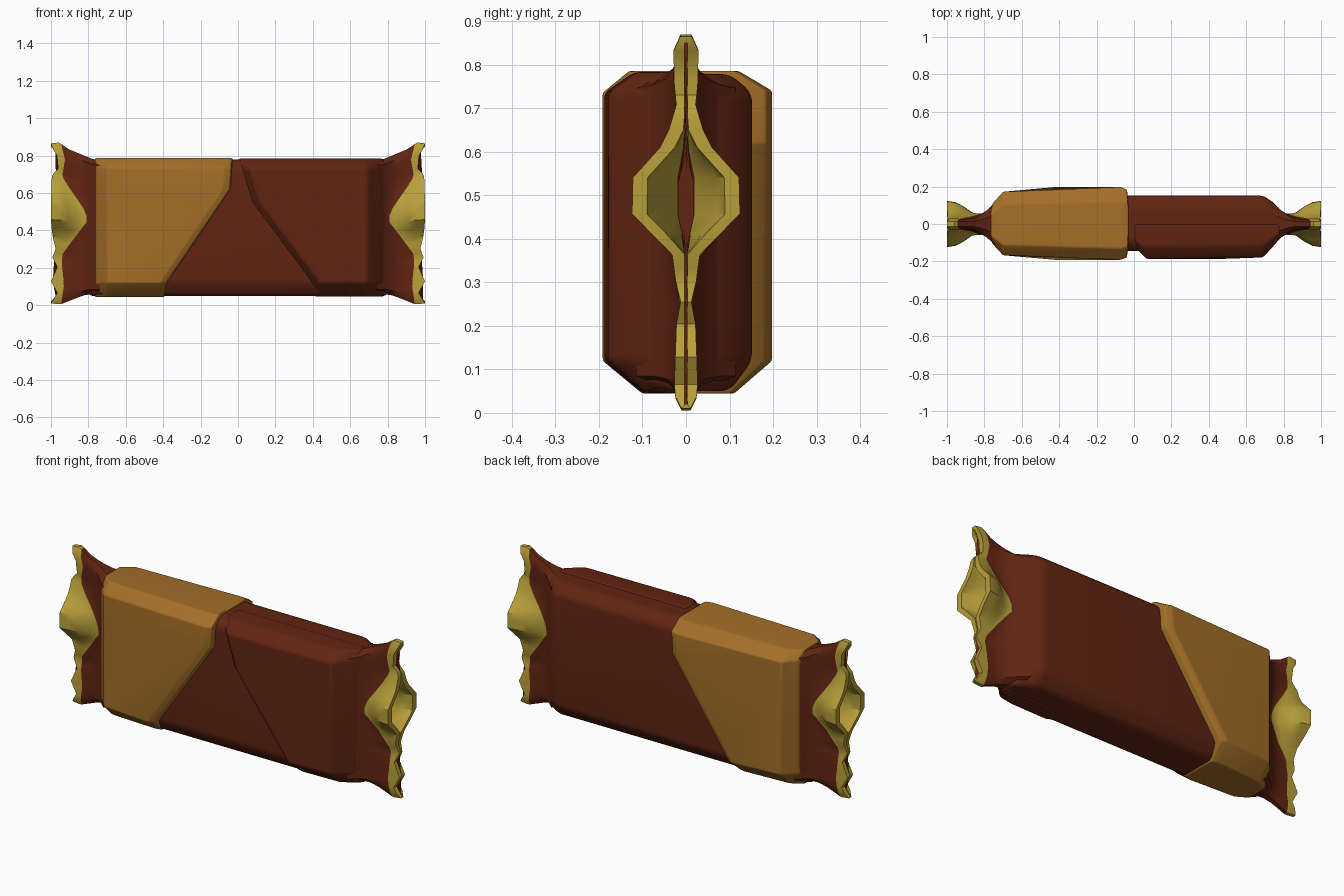
import bpy, bmesh

if "Cube" in bpy.data.objects:
    bpy.data.objects.remove(bpy.data.objects["Cube"])


def material(name, rgb):
    m = bpy.data.materials.new(name)
    m.diffuse_color = (*rgb, 1)
    m.use_nodes = True
    m.node_tree.nodes["Principled BSDF"].inputs["Base Color"].default_value = m.diffuse_color
    return m


BROWN = material("chocolate brown", (0.120, 0.018, 0.006))
GOLD = material("sleeve gold", (0.370, 0.158, 0.021))
YELLOW = material("foil yellow", (0.480, 0.350, 0.042))


def interp(v, table):
    """Piecewise linear lookup in a list of (key, value)."""
    if v <= table[0][0]:
        return table[0][1]
    for (a, fa), (b, fb) in zip(table, table[1:]):
        if v <= b:
            return fa + (fb - fa) * (v - a) / (b - a)
    return table[-1][1]


def loft(name, rings, mats, mat_of_band=None, bevel=0.0, angle=0.7):
    """Skin closed rings of equal point count and cap both ends."""
    bm = bmesh.new()
    loops = [[bm.verts.new(p) for p in ring] for ring in rings]
    n = len(loops[0])
    for band, (a, b) in enumerate(zip(loops, loops[1:])):
        for i in range(n):
            j = (i + 1) % n
            f = bm.faces.new((a[i], a[j], b[j], b[i]))
            f.material_index = mat_of_band(band) if mat_of_band else 0
    bm.faces.new(loops[0])
    bm.faces.new(loops[-1])
    bmesh.ops.recalc_face_normals(bm, faces=bm.faces)
    mesh = bpy.data.meshes.new(name)
    bm.to_mesh(mesh)
    bm.free()
    for m in mats:
        mesh.materials.append(m)
    ob = bpy.data.objects.new(name, mesh)
    bpy.context.collection.objects.link(ob)
    bpy.ops.object.select_all(action='DESELECT')
    bpy.context.view_layer.objects.active = ob
    ob.select_set(True)
    bpy.ops.object.shade_smooth_by_angle(angle=angle)
    if bevel:
        mod = ob.modifiers.new("soft edges", 'BEVEL')
        mod.width, mod.segments = bevel, 3
        mod.limit_method, mod.angle_limit = 'ANGLE', 0.3
    return ob


# Chocolate bar body: chamfered section with ends that narrow in depth
body = [(-.145, .12), (-.145, .735), (-.10, .779), (.10, .779), (.152, .735),
        (.152, .12), (.10, .05), (-.10, .05)]
loft("bar_body", [[(x, y * s, z) for y, z in body] for x, s in
                  [(-.80, .4), (-.72, .9), (-.66, 1), (.69, 1), (.74, .78), (.80, .4)]],
     [BROWN], bevel=.02)

# Folded front flap with a diagonal left edge
flap = [(0, .783), (-.12, .783), (-.188, .735), (-.188, .55), (-.188, .12),
        (-.10, .046), (0, .046)]
flap_edge = [(.046, .41), (.12, .39), (.55, .07), (.783, .0)]
rings = []
for dx, s in [(0, .72), (.05, 1)]:
    rings.append([(interp(z, flap_edge) + dx, y * s, z) for y, z in flap])
for x, s in [(.69, .95), (.73, .72), (.78, .42)]:
    rings.append([(x, y * s, z) for y, z in flap])
loft("front_flap", rings, [BROWN], bevel=.012)

# Gold sleeve with a slanted right edge on front and back
sleeve = [(-.192, .12), (-.192, .62), (-.192, .735), (-.13, .786), (.12, .786),
          (.198, .74), (.198, .62), (.198, .12), (.11, .044), (-.10, .044)]
sleeve_edge = [(.044, -.40), (.12, -.385), (.62, -.045), (.79, -.035)]
rings = [[(x, y * s, z) for y, z in sleeve]
         for x, s in [(-.765, .45), (-.755, .56), (-.70, .87)]]
for dx, s in [(-.035, 1), (0, .93), (.006, .72)]:
    rings.append([(interp(z, sleeve_edge) + dx, y * s, z) for y, z in sleeve])
loft("gold_sleeve", rings, [GOLD], bevel=.015)

# Crimped wrapper ends: profiles keyed by height or by distance from the middle
top = [(.74, .775), (.78, .782), (.86, .815), (.92, .84), (.955, .87), (1, .865)]
bottom = [(.74, .06), (.80, .06), (.86, .04), (.95, .004), (1, .01)]
taper = [(.74, .115), (.80, .06), (.84, .036), (.88, .024), (1, .022)]
flare = [(.80, 0), (.86, .28), (.93, .88), (1, 1)]
foil_start = [(0, .945), (.1, .93), (.2, .94), (.27, .94), (.38, .86), (.47, .80),
              (.55, .83), (.62, .88), (.70, .94), (.8, .925), (.87, .945)]
rim_x = [(0, 1), (.06, .966), (.12, 1), (.2, .966), (.25, .992), (.30, .975), (.38, .995),
         (.46, 1), (.55, 1), (.70, .995), (.73, .962), (.80, .968), (.86, 1)]
rim_y = [(0, .022), (.06, .027), (.2, .022), (.25, .012), (.30, .024), (.36, .032),
         (.455, .124), (.54, .122), (.61, .06), (.65, .04), (.71, .022), (.75, .028), (.87, .029)]
heights = [0, .03, .06, .09, .12, .16, .2, .225, .25, .275, .30, .33, .36, .41, .455, .5,
           .54, .575, .61, .65, .69, .71, .73, .765, .80, .835, .87]


def point(h, x, side):
    """Point on the outer skin for one height row."""
    t = h / .87
    z = interp(x, bottom) * (1 - t) + interp(x, top) * t
    f = interp(x, flare)
    y = interp(x, taper) * (1 - f) + interp(h, rim_y) * f
    if h in (0, .87):
        y *= .45
    return x, y * side, z


def cavity(h, x, depth):
    """Half width of the hollow inside the flared mouth."""
    return max(.003, (interp(h, rim_y) - .034) * depth)


rows = [(h, -1) for h in heights] + [(h, 1) for h in reversed(heights)]
for sign, name in ((-1, "left_wrapper_end"), (1, "right_wrapper_end")):
    rings = []
    for k in range(6):        # brown part up to the foil border
        rings.append([point(h, .74 + (interp(h, foil_start) - .74) * k / 5, s) for h, s in rows])
    for k in range(1, 5):     # yellow foil out to the rim
        rings.append([point(h, interp(h, foil_start) +
                            (interp(h, rim_x) - interp(h, foil_start)) * k / 4, s)
                      for h, s in rows])
    # rim thickness, then the hollow going inward to a dark slit
    for back, depth in ((0, 1), (.06, .8), (.13, .22), (.15, .15)):
        ring = []
        for h, s in rows:
            x = interp(h, rim_x)
            z = point(h, x, s)[2]
            hollow = .34 < h < .66
            zin = z if hollow else min(max(z, .02), .85)
            ring.append((x - (back if hollow else min(back, .01)),
                         cavity(h, x, depth) * s, zin))
        rings.append(ring)
    rings = [[(x * sign, y, z) for x, y, z in r] for r in rings]
    loft(name, rings, [BROWN, YELLOW], lambda b: 1 if 5 <= b < 12 else 0, angle=.6)
    # dark slit at the bottom of the hollow
    slit = [(0, .37), (-.018, .45), (-.018, .53), (0, .60), (.018, .53), (.018, .45)]
    loft(name.replace("wrapper_end", "mouth_slit"),
         [[(x * sign, y, z) for y, z in slit] for x in (.86, .895)], [BROWN])
